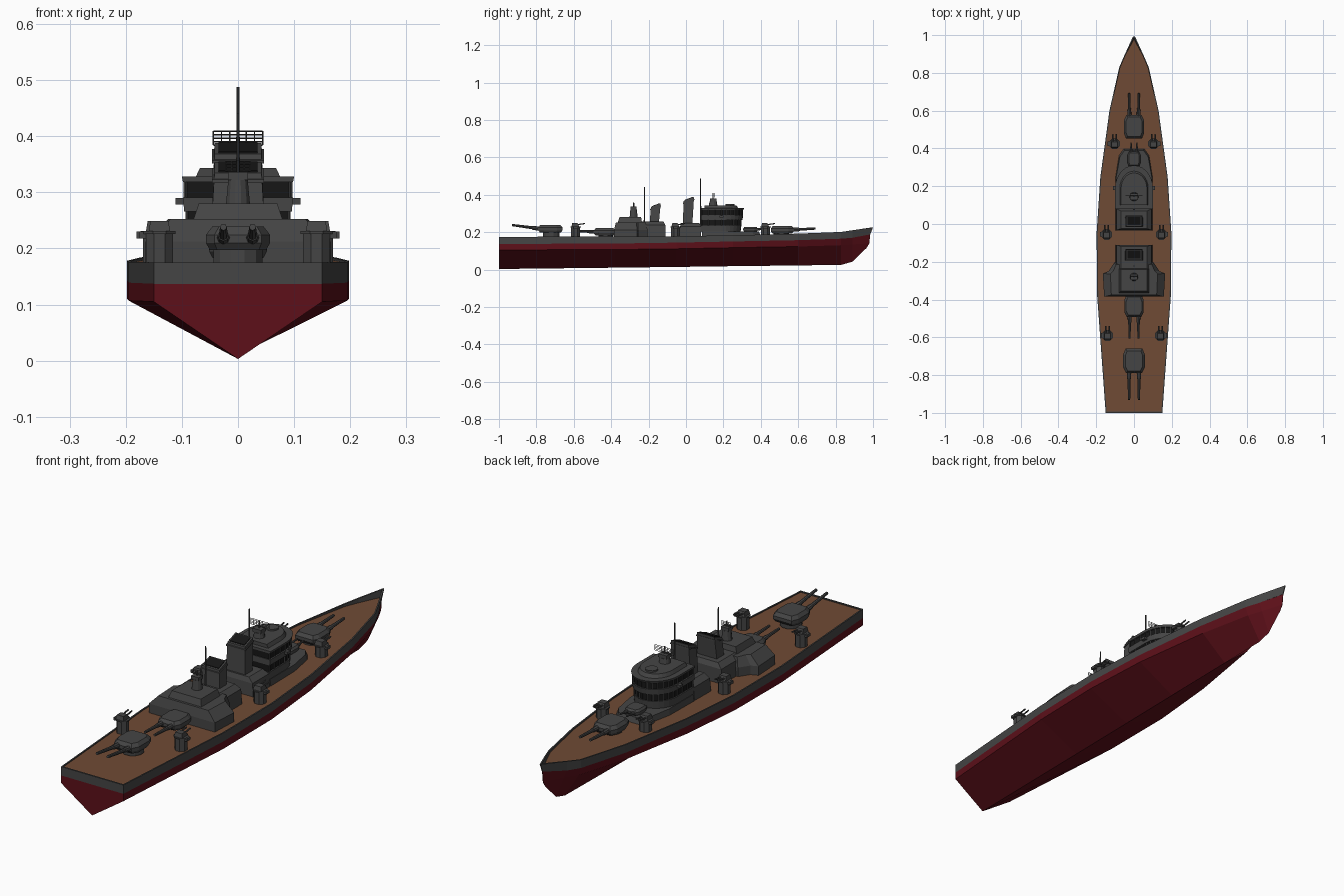
import bpy, bmesh
from math import sin, cos, pi
from mathutils import Vector

if "Cube" in bpy.data.objects:
    bpy.data.objects.remove(bpy.data.objects["Cube"])


def material(name, rgb):
    m = bpy.data.materials.new(name)
    m.diffuse_color = (*rgb, 1)
    m.use_nodes = True
    m.node_tree.nodes["Principled BSDF"].inputs["Base Color"].default_value = m.diffuse_color
    return m


GREY = material("dark_grey", (0.06, 0.06, 0.06))
RED = material("hull_red", (0.11, 0.005, 0.01))
WOOD = material("deck_wood", (0.16, 0.07, 0.035))
BLACK = material("black", (0.008, 0.008, 0.008))


def loft(name, rings, mat=GREY, strips=None):
    """Skin closed rings of 3D points and cap both ends; strips = {side: material}."""
    bm = bmesh.new()
    vs = [[bm.verts.new(p) for p in r] for r in rings]
    mats = [mat] + list((strips or {}).values())
    n = len(rings[0])
    for a, b in zip(vs, vs[1:]):
        for i in range(n):
            f = bm.faces.new((a[i], a[(i + 1) % n], b[(i + 1) % n], b[i]))
            if strips and i in strips:
                f.material_index = mats.index(strips[i])
    bm.faces.new(vs[0])
    bm.faces.new(vs[-1])
    bmesh.ops.remove_doubles(bm, verts=bm.verts, dist=1e-5)
    bmesh.ops.recalc_face_normals(bm, faces=bm.faces)
    me = bpy.data.meshes.new(name)
    bm.to_mesh(me)
    bm.free()
    for m in mats:
        me.materials.append(m)
    ob = bpy.data.objects.new(name, me)
    bpy.context.collection.objects.link(ob)
    return ob


def at(pts, z):
    return [(x, y, z) for x, y in pts]


def prism(name, pts, z0, z1, top=None, mat=GREY):
    return loft(name, [at(pts, z0), at(top or pts, z1)], mat)


def rect(w, y0, y1, x=0):
    return [(x - w, y0), (x + w, y0), (x + w, y1), (x - w, y1)]


def sym(half):
    return half + [(-x, y) for x, y in reversed(half)]


def ngon(x, y, r, n=8):
    return [(x + r * cos(2 * pi * (i + .5) / n), y + r * sin(2 * pi * (i + .5) / n)) for i in range(n)]


def rod(name, a, b, r0, r1=None, n=8, mat=GREY):
    a, b = Vector(a), Vector(b)
    q = (b - a).to_track_quat('Z', 'Y')
    ring = lambda c, r: [c + q @ Vector((r * cos(2 * pi * i / n), r * sin(2 * pi * i / n), 0)) for i in range(n)]
    return loft(name, [ring(a, r0), ring(b, r1 or r0)], mat)


# Hull: y, half width, chine width, keel z, chine z, stripe z, rim z, deck z
stations = [
    (-1, .15, .15, .003, .105, .137, .175, .171),
    (-.38, .195, .195, .010, .107, .139, .176, .172),
    (-.05, .198, .198, .014, .111, .144, .178, .174),
    (.25, .178, .176, .018, .117, .150, .183, .178),
    (.6, .13, .122, .022, .123, .157, .192, .186),
    (.83, .078, .065, .025, .130, .165, .201, .190),
    (.89, .052, .038, .042, .134, .170, .210, .191)]
low, high = [], []
for y, w, c, k, zc, zs, zt, zd in stations:
    i = w - .006
    low.append([(w, y, zs), (c, y, zc), (0, y, k), (-c, y, zc), (-w, y, zs)])
    high.append([(w, y, zs), (w, y, zt), (i, y, zt), (i, y, zd),
                 (-i, y, zd), (-i, y, zt), (-w, y, zt), (-w, y, zs)])
e = .001
low.append([(e, .985, .188), (e, .98, .14), (0, .965, .115), (-e, .98, .14), (-e, .985, .188)])
high.append([(2 * e, .985, .188), (2 * e, 1, .225), (e, .985, .224), (e, .978, .193),
             (-e, .978, .193), (-e, .985, .224), (-2 * e, 1, .225), (-2 * e, .985, .188)])
loft("lower_hull", low, RED)
loft("upper_hull_and_deck", high, GREY, {3: WOOD})
prism("stern_rim", rect(.148, -1, -.993), .165, .175)


# Main gun turrets
def turret(name, y, z, d, s=1.0, length=.18, rise=.01, base=.175):
    body = sym([(.042, .065), (.057, .035), (.057, -.035), (.045, -.065)])
    place = lambda k, ky: [(x * s * k, y + d * v * s * ky) for x, v in body]
    h = .042 * s
    loft(name + "_house", [at(place(.88, .85), z), at(place(1, 1), z + h * .3),
                           at(place(1, 1), z + h * .65), at(place(.8, .82), z + h)])
    prism(name + "_barbette", ngon(0, y - d * .005, .045 * s, 12), base, z)
    for x in (-.026 * s, .026 * s):
        y0, zb = y + d * .055 * s, z + h * .5
        rod(name + "_barrel_sleeve", (x, y0, zb), (x, y0 + d * .04 * s, zb + rise * .25), .012 * s, .010 * s)
        rod(name + "_barrel", (x, y0, zb), (x, y + d * length, zb + rise), .009 * s, .006 * s)


turret("bow_turret", .515, .193, 1, .95, .177, .006)
turret("mid_turret", -.435, .183, -1, .9, .17, .005)
turret("stern_turret", -.725, .197, -1, 1, .205, .02)
turret("bridge_turret", .345, .203, 1, .6, .085, .004)

# Secondary guns on octagonal pillars
for px, py in ((.103, .425), (.145, -.055), (.14, -.59)):
    for x in (-px, px):
        prism("gun_pillar", ngon(x, py, .026), .172, .228)
        prism("gun_platform", ngon(x, py, .031), .226, .231)
        prism("gun_house", rect(.019, py - .022, py + .018, x), .231, .249, rect(.016, py - .018, py + .01, x))
        prism("gun_side_box", rect(.006, py - .012, py + .012, x + (.03 if x > 0 else -.03)), .218, .23)
        for g in (-.009, .009):
            rod("small_barrel", (x + g, py + .01, .24), (x + g, py + .05, .246), .0035, n=6)

# Bridge
prism("bridge_base", sym([(.055, .40), (.08, .365), (.098, .25), (.098, .085)]), .175, .204,
      sym([(.05, .39), (.075, .355), (.094, .25), (.094, .085)]))


def u_shape(w, back=.08, front=.31, n=14):
    mid = .19
    arc = [(w * cos(pi * i / n), mid + (front - mid) * sin(pi * i / n)) for i in range(n + 1)]
    side = [mid + (back - mid) * t for t in (1, .67, .33)]
    return [(w, v) for v in side] + arc + [(-w, v) for v in reversed(side)]


for z0, z1, w, f in ((.204, .236, .094, .296), (.266, .291, .098, .306), (.318, .328, .1, .31)):
    prism("bridge_level", u_shape(w - .002, front=f - .004), z0, z1, u_shape(w, front=f))
for z0, z1, w, f in ((.236, .266, .094, .298), (.291, .318, .097, .305)):
    prism("bridge_windows", u_shape(w - .006, .083, f - .006), z0, z1, mat=BLACK)
    for x, y in u_shape(w - .003, .084, f - .003):
        rod("window_post", (x, y, z0), (x, y, z1), .003, n=4)
prism("bridge_roof", u_shape(.075, .1, .28), .328, .343, u_shape(.068, .1, .27))
prism("roof_hatch", ngon(0, .235, .025, 12), .343, .35)
for s in (-1, 1):
    prism("bridge_lamp", rect(.009, .18, .2, s * .102), .278, .29)

# Director tower and radar lattices
def radar(w, y, z0, z1, rows, cols):
    for i in range(rows):
        z = z0 + (z1 - z0) * i / (rows - 1)
        rod("radar_wire", (-w, y, z), (w, y, z), .0011, n=4)
    for i in range(cols):
        x = -w + 2 * w * i / (cols - 1)
        rod("radar_wire", (x, y, z0), (x, y, z1), .0011, n=4)


prism("director_tower", ngon(0, .145, .024, 12), .34, .365, ngon(0, .145, .02, 12))
prism("director_head", rect(.02, .128, .162), .365, .38)
rod("radar_post", (0, .145, .38), (0, .145, .41), .003)
radar(.044, .15, .384, .409, 5, 7)

# Funnels with raked openings
def funnel(name, y0, y1, zb, zt, base):
    def ring(w, a, b, za, zb):
        return [(-w, a, za), (w, a, za), (w, b, zb), (-w, b, zb)]
    loft(name, [ring(.047, y0 - .006, y1 - .01, zb, zb), ring(.042, y0, y1, zt - .02, zt)])
    loft(name + "_opening", [ring(.035, y0 + .006, y1 - .006, zt - .019, zt - .002),
                             ring(.035, y0 + .006, y1 - .006, zt - .015, zt + .001)], BLACK)
    loft(name + "_collar", [ring(.046, y0 - .004, y1 + .002, zt - .037, zt - .017),
                            ring(.046, y0 - .004, y1 + .002, zt - .031, zt - .011)])
    b0, b1, bt = base
    loft(name + "_base", [at(rect(.097, b0, b1), .172), at(rect(.092, b0 + .003, b1), bt - .02),
                          at(rect(.07, b0 + .01, b1 - .01), bt)])


funnel("fore_funnel", -.012, .043, .23, .388, (-.035, .08, .25))
funnel("aft_funnel", -.188, -.135, .25, .354, (-.25, -.11, .257))

# Aft superstructure
wings = sym([(.105, -.205), (.135, -.25), (.165, -.262), (.158, -.385)])
crown = sym([(.095, -.215), (.11, -.25), (.125, -.265), (.12, -.375)])
loft("aft_superstructure", [at(wings, .172), at(wings, .212), at(crown, .252)])
prism("aft_deckhouse", rect(.08, -.365, -.235), .25, .28, rect(.07, -.355, -.24))
prism("aft_director", ngon(0, -.28, .022, 12), .28, .322, ngon(0, -.28, .018, 12))
prism("aft_director_head", rect(.018, -.296, -.264), .322, .336)
rod("aft_radar_post", (0, -.28, .336), (0, -.28, .358), .003)
radar(.022, -.276, .338, .356, 4, 5)

# Masts
rod("fore_mast", (0, .078, .2), (0, .078, .488), .0045, .0025)
rod("aft_mast", (0, -.222, .25), (0, -.222, .44), .004, .0025)
